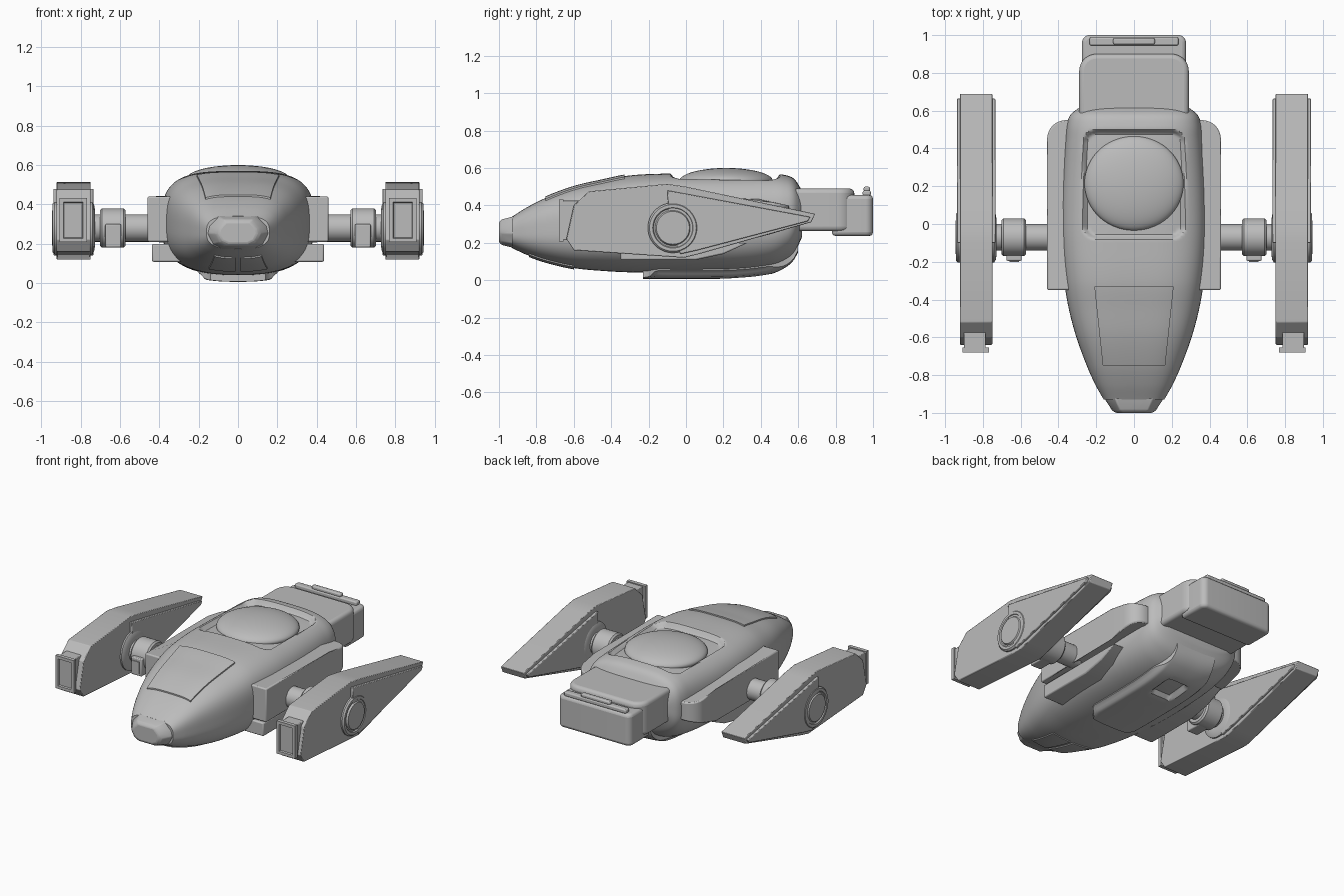
import bpy, bmesh
from math import sin, cos, pi, radians, copysign
from mathutils import Matrix, Vector

if "Cube" in bpy.data.objects:
    bpy.data.objects.remove(bpy.data.objects["Cube"])

grey = bpy.data.materials.new("hull_grey")
grey.use_nodes = True
COLOUR = (0.5, 0.5, 0.5, 1)
grey.diffuse_color = COLOUR
grey.node_tree.nodes["Principled BSDF"].inputs["Base Color"].default_value = COLOUR


def finish(name, bm, bevel=0, mirror=False, segments=2):
    bmesh.ops.recalc_face_normals(bm, faces=bm.faces)
    mesh = bpy.data.meshes.new(name)
    bm.to_mesh(mesh)
    bm.free()
    mesh.materials.append(grey)
    mesh.shade_smooth()
    mesh.set_sharp_from_angle(angle=radians(32))
    ob = bpy.data.objects.new(name, mesh)
    bpy.context.collection.objects.link(ob)
    if bevel:
        mod = ob.modifiers.new("bevel", "BEVEL")
        mod.width, mod.segments = bevel, segments
        mod.limit_method, mod.angle_limit = "ANGLE", radians(30)
    if mirror:
        mod = ob.modifiers.new("mirror", "MIRROR")
        mod.use_mirror_merge = False
    return ob


def loft(bm, rings, caps=True):
    rows = [[bm.verts.new(p) for p in ring] for ring in rings]
    n = len(rows[0])
    for a, b in zip(rows, rows[1:]):
        for i in range(n):
            j = (i + 1) % n
            bm.faces.new((a[i], a[j], b[j], b[i]))
    if caps:
        bm.faces.new(rows[0])
        bm.faces.new(rows[-1])


def prism(name, pts, lo, hi, axis, **kw):
    """Extrude an outline along x (points are y, z) or z (points are x, y)."""
    place = (lambda p, d: (d, *p)) if axis == "x" else (lambda p, d: (*p, d))
    bm = bmesh.new()
    loft(bm, [[place(p, d) for p in pts] for d in (lo, hi)])
    return finish(name, bm, **kw)


def box(name, x, y, z, **kw):
    return prism(name, [(x[0], y[0]), (x[1], y[0]), (x[1], y[1]), (x[0], y[1])], *z, "z", **kw)


def lathe_x(name, profile, y=-0.07, z=0.28, n=48):
    """Turn (x, radius) pairs about a sideways axis, on both sides."""
    bm = bmesh.new()
    loft(bm, [[(x, y + r * cos(2 * pi * i / n), z + r * sin(2 * pi * i / n))
               for i in range(n)] for x, r in profile])
    return finish(name, bm, mirror=True)


def smooth(t):
    t = max(0, min(1, t))
    return t * t * (3 - 2 * t)


def rounded_box(x, y, cx, cy, hx, hy, r):
    """Signed distance to a rounded rectangle."""
    dx, dy = abs(x - cx) - hx + r, abs(y - cy) - hy + r
    return Vector((max(dx, 0), max(dy, 0))).length + min(max(dx, dy), 0) - r


# Hull stations: y, half width, top, bottom
STATIONS = [(-.93, .16, .34, .172), (-.85, .205, .39, .135), (-.75, .25, .44, .1),
            (-.6, .305, .495, .065), (-.45, .345, .53, .05), (-.3, .37, .56, .042),
            (-.1, .387, .57, .04), (.1, .387, .57, .04), (.3, .377, .57, .045),
            (.45, .365, .57, .065), (.53, .355, .562, .1), (.58, .335, .54, .145),
            (.62, .285, .48, .23)]
N_TOP, N_BOT = 3.3, 2.6


def station(y):
    """Smoothly interpolated half width, top and bottom of the hull."""
    s = STATIONS
    k = max(i for i in range(len(s) - 1) if s[i][0] <= y or i == 0)
    a, b = s[k], s[k + 1]
    p, q = s[max(k - 1, 0)], s[min(k + 2, len(s) - 1)]
    h = b[0] - a[0]
    t = (y - a[0]) / h
    out = []
    for c in (1, 2, 3):
        m0 = (b[c] - p[c]) / (b[0] - p[0]) * h
        m1 = (q[c] - a[c]) / (q[0] - a[0]) * h
        out.append(a[c] * (1 + 2 * t) * (1 - t) ** 2 + m0 * t * (1 - t) ** 2
                   + b[c] * t * t * (3 - 2 * t) + m1 * t * t * (t - 1))
    return out


def surface_z(x, y, top):
    w, hi, lo = station(y)
    mid, n = lo + (hi - lo) * .48, N_TOP if top else N_BOT
    return mid + ((hi if top else lo) - mid) * max(0, 1 - min(1, abs(x) / w) ** n) ** (1 / n)


def hull_ring(y, n=128):
    w, hi, lo = station(y)
    mid = lo + (hi - lo) * .48
    ring = []
    for i in range(n):
        c, s = cos(2 * pi * i / n), sin(2 * pi * i / n)
        e = 2 / (N_TOP if s > 0 else N_BOT)
        x = w * copysign(abs(c) ** e, c)
        z = mid + ((hi if s > 0 else lo) - mid) * abs(s) ** e
        if s > .2:  # sunken well around the dome
            z -= .035 * smooth(-rounded_box(x, y, 0, .21, .275, .295, .08) / .03)
        ring.append((x, y, z))
    return ring


bm = bmesh.new()
ROWS = 170
loft(bm, [hull_ring(-.93 + 1.55 * i / ROWS) for i in range(ROWS + 1)])
finish("hull", bm)


def hull_plate(name, y0, y1, left, right, height, top, dent=None, n=40, mirror=False):
    """Plate following the hull; left and right give its edges along its length."""
    bm = bmesh.new()
    steps = [0] + [i / n for i in range(n + 1)] + [1]
    grid = []
    for i, v in enumerate(steps):
        row = []
        y = y0 + (y1 - y0) * v
        for j, u in enumerate(steps):
            x = left(v) + (right(v) - left(v)) * u
            rim = i in (0, n + 2) or j in (0, n + 2)
            d = -.012 if rim else height - (dent(x, y) if dent else 0)
            row.append(bm.verts.new((x, y, surface_z(x, y, top) + (d if top else -d))))
        grid.append(row)
    for a, b in zip(grid, grid[1:]):
        for j in range(n + 2):
            bm.faces.new((a[j], a[j + 1], b[j + 1], b[j]))
    return finish(name, bm, mirror=mirror)


# Plates on the hull
hull_plate("canopy_panel", -.75, -.33, lambda v: -.165 - .045 * v, lambda v: .165 + .045 * v, .009, True)
hull_plate("chin_panel", -.84, -.6, lambda v: .012, lambda v: .12 + .03 * v, .007, False, mirror=True)


def belly_width(v):
    return .2 - .06 * (1 - smooth(v / .1)) - .05 * smooth((v - .75) / .25)


def belly_dent(x, y):
    edge = .026 * smooth((abs(x) - .16) / .04)
    return edge + .03 * smooth(-rounded_box(x, y, 0, .34, .09, .1, .04) / .03)


hull_plate("belly_plate", -.23, .6, lambda v: -belly_width(v), belly_width, .033, False, belly_dent)

# Nose cap: faceted rings shrinking forward
NOSE = [(.16, .25), (.15, .29), (.1, .342), (-.1, .342), (-.15, .29), (-.16, .25),
        (-.13, .195), (-.08, .172), (.08, .172), (.13, .195)]
bm = bmesh.new()
loft(bm, [[(x * k, y, .255 + (z - .255) * m) for x, z in NOSE]
          for y, k, m in ((-.92, 1, 1), (-.985, .74, .8), (-1, .6, .62))])
finish("nose_cap", bm, bevel=.006)

# Dome in the well
bm = bmesh.new()
bmesh.ops.create_uvsphere(bm, u_segments=64, v_segments=32, radius=1,
                          matrix=Matrix.Translation((0, .215, .53)) @ Matrix.Diagonal((.262, .25, .07, 1)))
finish("dome", bm)


def rounded_tail(hx, y0, y1, r, n=8):
    """Top outline with rounded rear corners."""
    arc = [(hx - r + r * cos(pi / 2 * i / n), y1 - r + r * sin(pi / 2 * i / n)) for i in range(n + 1)]
    return [(hx, y0)] + arc + [(-x, y) for x, y in reversed(arc)] + [(-hx, y0)]


# Tail
prism("tail_deck", rounded_tail(.29, .5, .9, .09), .262, .49, "z", bevel=.025, segments=4)
prism("tail_block", rounded_tail(.275, .78, 1.0, .04), .237, .455, "z", bevel=.02, segments=3)
box("tail_latch", (-.235, .235), (.945, .988), (.45, .48), bevel=.008)
box("tail_latch_cap", (-.11, .11), (.95, .984), (.475, .5), bevel=.008)

# Side pods: rounded rear corner, rear part sloping down
arc = [(.36 + .1 * cos(pi / 2 * i / 8), .45 + .1 * sin(pi / 2 * i / 8)) for i in range(9)]
bm = bmesh.new()
outline = [(.28, -.35), (.46, -.35), (.46, .33)] + arc + [(.28, .55), (.28, .33)]
loft(bm, [[(x, y, z + slope * max(0, y - .33)) for x, y in outline]
          for z, slope in ((.21, .3), (.44, -.18))])
finish("side_pod", bm, bevel=.008, mirror=True)
prism("side_pod_keel", [(-.35, .2), (-.35, .108), (.05, .108), (.2, .14), (.33, .2)], .25, .437, "x",
      bevel=.008, mirror=True)

# Struts
lathe_x("strut", [(.4, .07), (.8, .07)])
lathe_x("strut_collar", [(.572, .09), (.582, .1), (.692, .1), (.702, .09)])
box("collar_box", (.595, .675), (-.195, -.08), (.182, .3), bevel=.006, mirror=True)
box("collar_hatch", (.61, .66), (-.2, -.19), (.2, .28), mirror=True)

# Nacelles
BODY = [(-.6, .16), (-.64, .22), (-.6, .4), (-.52, .475), (-.1, .515), (0, .5), (.69, .355),
        (.67, .31), (.07, .14), (-.01, .12)]
prism("nacelle", BODY, .75, .922, "x", bevel=.004, mirror=True)
FIN = [(-.1, .48), (.02, .458), (.665, .338), (.65, .315), (.06, .16), (-.03, .14), (-.09, .28)]
prism("nacelle_fin_plate", FIN, .734, .938, "x", bevel=.004, mirror=True)
lathe_x("nacelle_hub", [(.727, .08), (.727, .09), (.732, .12), (.74, .134), (.932, .134),
                        (.942, .125), (.942, .108), (.934, .103), (.934, .095), (.946, .088), (.946, .02)])
box("intake", (.785, .9), (-.665, -.45), (.215, .425), bevel=.004, mirror=True)

# Intake frame with a sunken front face
bm = bmesh.new()


def frame_ring(y, m):
    x0, x1, z0, z1 = .768 + m, .908 - m, .208 + m, .432 - m
    return [(x0, y, z0), (x1, y, z0), (x1, y, z1), (x0, y, z1)]


loft(bm, [frame_ring(y, m) for y, m in ((-.655, 0), (-.68, 0), (-.68, .02), (-.67, .024))])
finish("intake_frame", bm, mirror=True)
